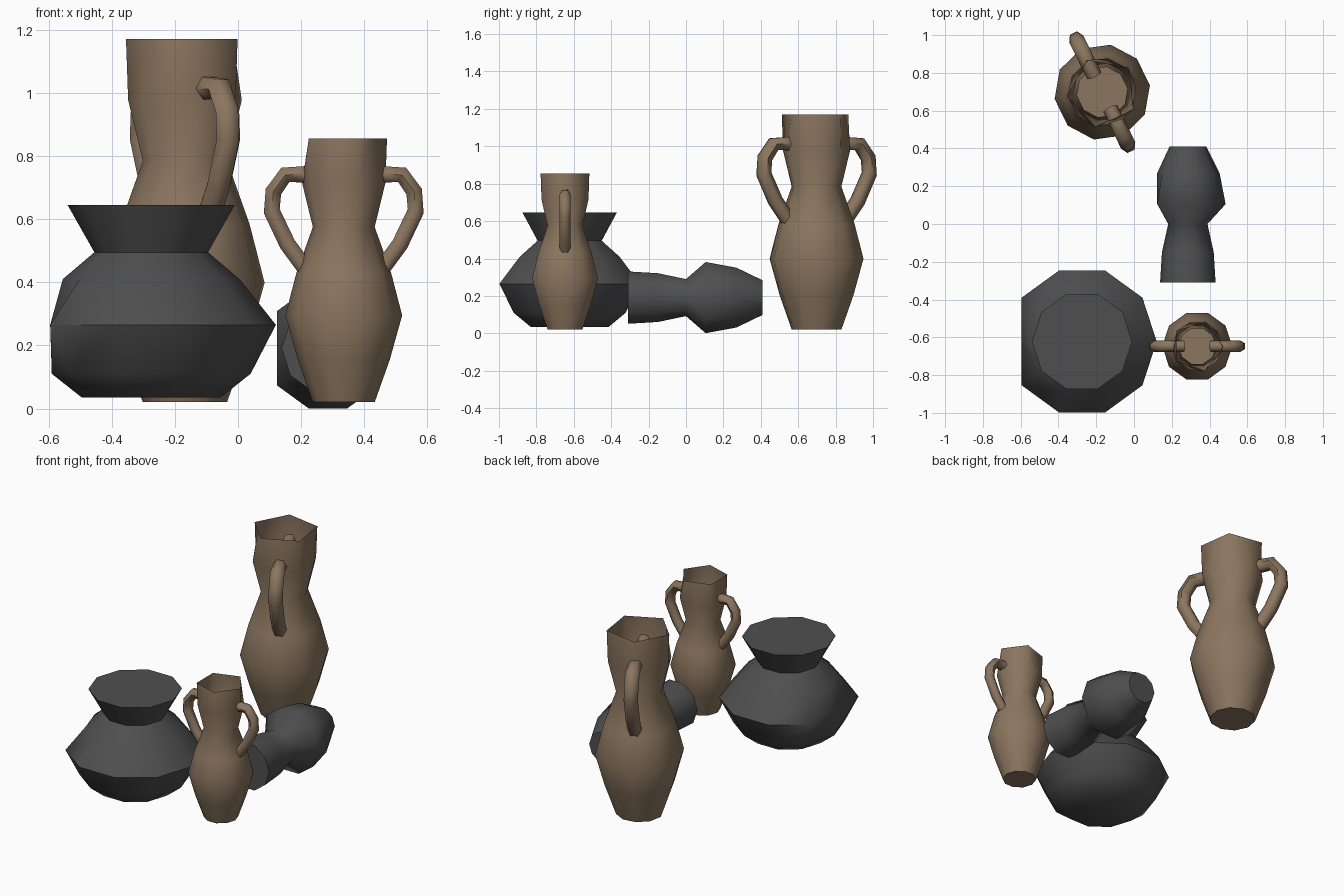
import bpy, bmesh, math
from mathutils import Matrix, Vector

if "Cube" in bpy.data.objects:
    bpy.data.objects.remove(bpy.data.objects["Cube"])


def material(name, rgb):
    m = bpy.data.materials.new(name)
    m.diffuse_color = (*rgb, 1)
    m.use_nodes = True
    m.node_tree.nodes["Principled BSDF"].inputs["Base Color"].default_value = m.diffuse_color
    return m


BROWN = material("brown clay", (0.26, 0.18, 0.115))
DARK = material("dark clay", (0.078, 0.078, 0.078))
SIDES = 10


def finish(bm, name, matrix, mat, angle):
    mesh = bpy.data.meshes.new(name)
    bm.to_mesh(mesh)
    bm.free()
    mesh.materials.append(mat)
    ob = bpy.data.objects.new(name, mesh)
    bpy.context.collection.objects.link(ob)
    ob.matrix_world = matrix
    bpy.ops.object.select_all(action='DESELECT')
    ob.select_set(True)
    bpy.context.view_layer.objects.active = ob
    bpy.ops.object.shade_smooth_by_angle(angle=math.radians(angle))
    return ob


def skin(bm, rings):
    """Join successive vertex rings with quads."""
    for a, b in zip(rings, rings[1:]):
        n = len(a)
        for i in range(n):
            j = (i + 1) % n
            bm.faces.new((a[i], a[j], b[j], b[i]))


def turned(name, profile, matrix, mat, cap_top=False, flat_side=None, five_sided_rim=False):
    """Vessel turned from (radius, height) points."""
    bm = bmesh.new()
    rings = []
    for k, (r, z) in enumerate(profile):
        ring = []
        for i in range(SIDES):
            a = 2 * math.pi * i / SIDES
            # a pentagonal rim has every other vertex on an edge midpoint
            rim = five_sided_rim and k == len(profile) - 1 and i % 2
            q = r * (math.cos(math.pi / 5) if rim else 1)
            x, y = q * math.cos(a), q * math.sin(a)
            if flat_side is not None:
                x = max(x, flat_side)
            ring.append(bm.verts.new((x, y, z)))
        rings.append(ring)
    skin(bm, rings)
    bm.faces.new(rings[0][::-1])
    if cap_top:
        bm.faces.new(rings[-1])
    return finish(bm, name, matrix, mat, 62)


def handle(name, path, radius, matrix, mat):
    """Six-sided tube along an (outward, height) path."""
    bm = bmesh.new()
    pts = [Vector((x, 0, z)) for x, z in path]
    side = Vector((0, 1, 0))
    rings = []
    for i, p in enumerate(pts):
        t = (pts[min(i + 1, len(pts) - 1)] - pts[max(i - 1, 0)]).normalized()
        up = t.cross(side)
        rings.append([bm.verts.new(p + radius * (math.cos(a) * side + math.sin(a) * up))
                      for a in (math.pi * k / 3 for k in range(6))])
    skin(bm, rings)
    bm.faces.new(rings[0])
    bm.faces.new(rings[-1])
    bmesh.ops.recalc_face_normals(bm, faces=bm.faces)
    finish(bm, name, matrix, mat, 62)


# Two-handled vases: same shape, different size and turn
VASE = [(0.098, 0), (0.146, 0.135), (0.185, 0.275), (0.15, 0.41),
        (0.098, 0.555), (0.132, 0.695), (0.137, 0.835)]
GRIP = [(0.07, 0.71), (0.125, 0.722), (0.185, 0.72), (0.223, 0.667),
        (0.228, 0.605), (0.178, 0.5), (0.115, 0.415)]


def vase(label, x, y, turn, size):
    base = (Matrix.Translation((x, y, 0.02))
            @ Matrix.Rotation(math.radians(turn), 4, 'Z') @ Matrix.Scale(size, 4))
    turned(label + "_vase_body", VASE, base, BROWN, five_sided_rim=True)
    for n, a in (("first", 0), ("second", math.pi)):
        handle(f"{label}_vase_{n}_handle", GRIP, 0.03,
               base @ Matrix.Rotation(a, 4, 'Z'), BROWN)


vase("small", 0.335, -0.647, 0, 1.0)
vase("tall", -0.168, 0.698, 116, 1.377)

# Wide pot, flattened on one side
turned("wide_pot", [(0.22, 0.035), (0.315, 0.11), (0.395, 0.265), (0.28, 0.41),
                    (0.18, 0.495), (0.265, 0.645)],
       Matrix.Translation((-0.275, -0.622, 0)), DARK, cap_top=True, flat_side=-0.32)

# Jar lying on its side, mouth toward the front
turned("lying_jar", [(0.097, -0.41), (0.168, -0.27), (0.2, -0.105), (0.104, 0.0),
                     (0.137, 0.15), (0.147, 0.31)],
       Matrix.Translation((0.285, 0, 0.191)) @ Matrix.Rotation(math.pi / 2, 4, 'X'),
       DARK, cap_top=True, flat_side=-0.162)
